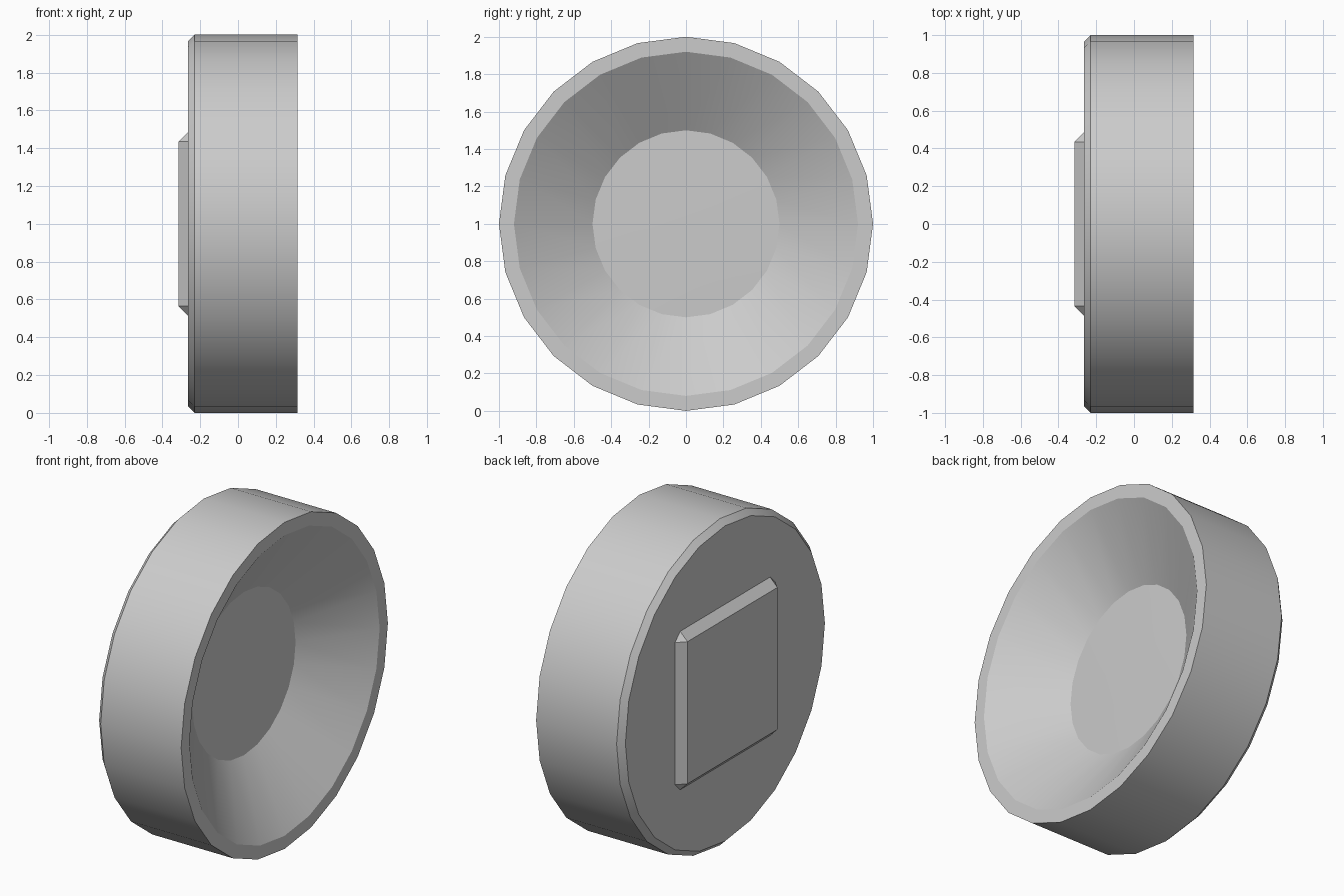
import bpy, bmesh, math

if "Cube" in bpy.data.objects:
    bpy.data.objects.remove(bpy.data.objects["Cube"])

SIDES = 24


def finish(bm, name, smooth=False):
    bmesh.ops.recalc_face_normals(bm, faces=bm.faces)
    mesh = bpy.data.meshes.new(name)
    bm.to_mesh(mesh)
    bm.free()
    obj = bpy.data.objects.new(name, mesh)
    obj.location.z = 1.0
    bpy.context.collection.objects.link(obj)
    if smooth:
        bpy.ops.object.select_all(action='DESELECT')
        obj.select_set(True)
        bpy.context.view_layer.objects.active = obj
        bpy.ops.object.shade_smooth_by_angle(angle=math.radians(25))
    return obj


def lathe_x(profile, name):
    """Spin (x, radius) points round the x axis and cap both ends."""
    bm = bmesh.new()
    rings = []
    for x, r in profile:
        angles = [2 * math.pi * i / SIDES for i in range(SIDES)]
        rings.append([bm.verts.new((x, r * math.cos(a), r * math.sin(a))) for a in angles])
    for a, b in zip(rings, rings[1:]):
        for i in range(SIDES):
            j = (i + 1) % SIDES
            bm.faces.new((a[i], a[j], b[j], b[i]))
    bm.faces.new(rings[0])
    bm.faces.new(rings[-1])
    return finish(bm, name, True)


# Round body: chamfered back, straight wall, flat rim and hollow bowl
lathe_x([(-0.265, 0.965), (-0.23, 1.0), (0.315, 1.0), (0.315, 0.92),
         (0.04, 0.5), (0.045, 0.2)], "dish_body")

# Square mounting pad on the back, with chamfered edges and corners
bm = bmesh.new()
inner, outer = 0.435, 0.485
top = [bm.verts.new((-0.315, y * inner, z * inner))
       for y, z in ((-1, -1), (1, -1), (1, 1), (-1, 1))]
base = [bm.verts.new((-0.265, y, z)) for y, z in (
    (-outer, -inner), (-inner, -outer), (inner, -outer), (outer, -inner),
    (outer, inner), (inner, outer), (-inner, outer), (-outer, inner))]
bm.faces.new(top)
bm.faces.new(base)
for i in range(4):
    a, b, c = base[2 * i], base[2 * i + 1], base[(2 * i + 2) % 8]
    bm.faces.new((top[i], a, b))
    bm.faces.new((top[i], b, c, top[(i + 1) % 4]))
finish(bm, "back_pad")
